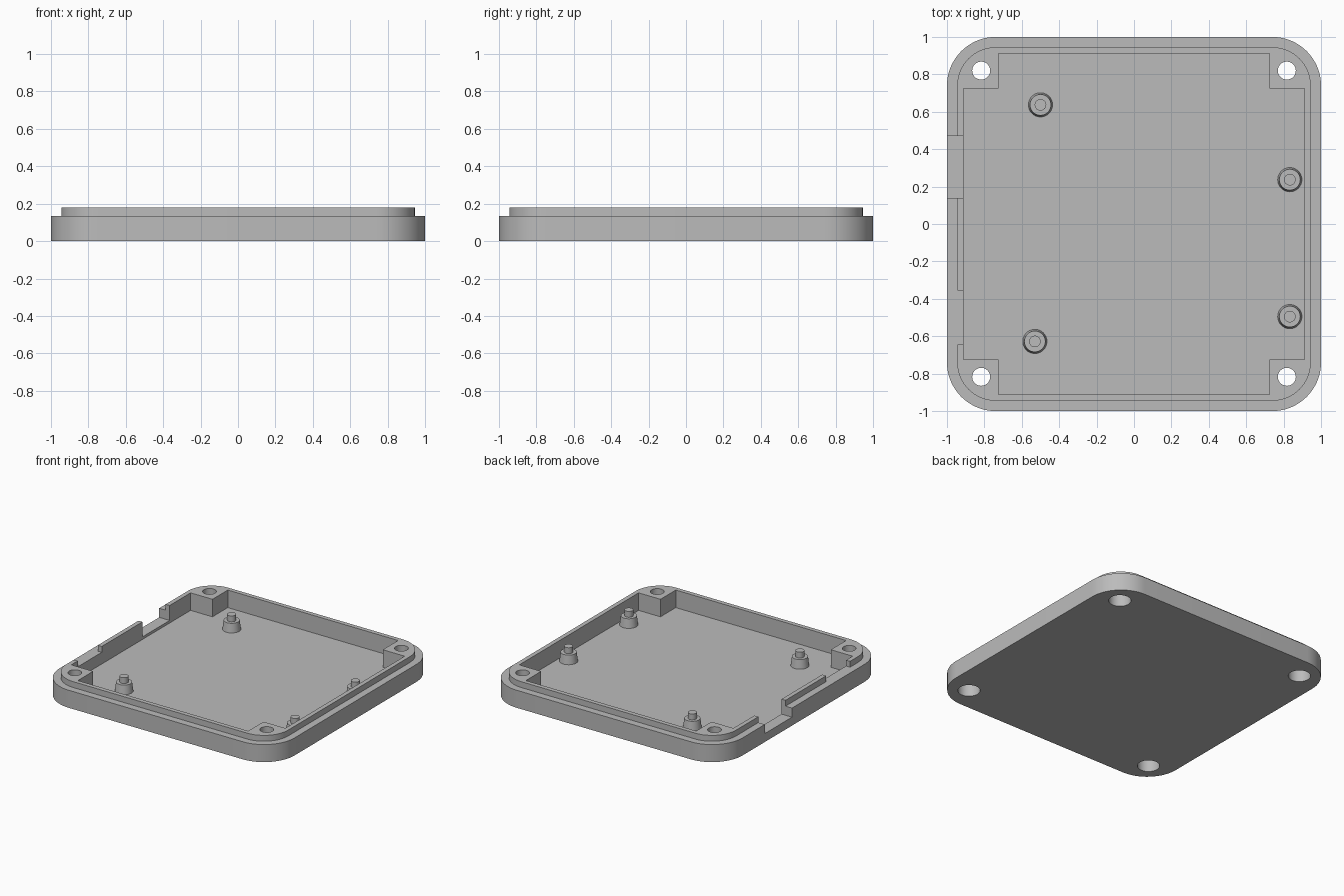
import bpy, bmesh, math

if "Cube" in bpy.data.objects:
    bpy.data.objects.remove(bpy.data.objects["Cube"])

grey = bpy.data.materials.new("plain grey")
grey.use_nodes = True
colour = (0.5, 0.5, 0.5, 1)
grey.diffuse_color = colour
grey.node_tree.nodes["Principled BSDF"].inputs["Base Color"].default_value = colour

FLOOR, LEDGE, TOP = 0.045, 0.135, 0.18


def add_object(name, bm):
    bmesh.ops.recalc_face_normals(bm, faces=bm.faces)
    mesh = bpy.data.meshes.new(name)
    bm.to_mesh(mesh)
    bm.free()
    mesh.materials.append(grey)
    obj = bpy.data.objects.new(name, mesh)
    bpy.context.collection.objects.link(obj)
    return obj


def ring(bm, points, z):
    return [bm.verts.new((x, y, z)) for x, y in points]


def loft(name, sections):
    """Skin a stack of (outline, height) sections and cap both ends."""
    bm = bmesh.new()
    rings = [ring(bm, outline, z) for outline, z in sections]
    for a, b in zip(rings, rings[1:]):
        for i in range(len(a)):
            j = (i + 1) % len(a)
            bm.faces.new((a[i], a[j], b[j], b[i]))
    bm.faces.new(rings[0][::-1])
    bm.faces.new(rings[-1])
    return add_object(name, bm)


def rounded_square(half, radius, steps=16):
    pts = []
    for quarter, (sx, sy) in enumerate(((1, 1), (-1, 1), (-1, -1), (1, -1))):
        for k in range(steps + 1):
            a = (quarter + k / steps) * math.pi / 2
            pts.append((sx * (half - radius) + radius * math.cos(a),
                        sy * (half - radius) + radius * math.sin(a)))
    return pts


def circle(x, y, r, n=40):
    return [(x + r * math.cos(2 * math.pi * k / n),
             y + r * math.sin(2 * math.pi * k / n)) for k in range(n)]


def rectangle(x0, x1, y0, y1):
    return [(x0, y0), (x1, y0), (x1, y1), (x0, y1)]


def carve(target, cutter):
    cutter.hide_render = True
    mod = target.modifiers.new("cut", 'BOOLEAN')
    mod.operation, mod.solver, mod.object = 'DIFFERENCE', 'EXACT', cutter
    bpy.context.view_layer.objects.active = target
    bpy.ops.object.modifier_apply(modifier=mod.name)
    bpy.data.objects.remove(cutter)


def smooth(obj):
    bpy.ops.object.select_all(action='DESELECT')
    obj.select_set(True)
    bpy.context.view_layer.objects.active = obj
    bpy.ops.object.shade_smooth_by_angle(angle=math.radians(30))


# Tray body with a stepped lip
outer, lip = rounded_square(1, 0.26), rounded_square(0.945, 0.205)
tray = loft("tray", [(outer, 0), (outer, LEDGE), (lip, LEDGE), (lip, TOP)])

# Cross-shaped cavity leaves a block in each corner
wall, block = 0.911, 0.725
quarter = [(wall, block), (block, block), (block, wall)]
cross = []
for turn in range(4):
    for x, y in quarter:
        for _ in range(turn):
            x, y = -y, x
        cross.append((x, y))
carve(tray, loft("cavity_cutter", [(cross, FLOOR), (cross, 0.3)]))

# Deep cable notch and shallow lip gap in the right wall
for y0, y1, z in ((0.14, 0.47, 0.065), (-0.645, -0.355, LEDGE)):
    slot = rectangle(-1.1, -0.90, y0, y1)
    carve(tray, loft("notch_cutter", [(slot, z), (slot, 0.3)]))

# Screw holes with a wider recess underneath
for x in (-0.817, 0.817):
    for y in (-0.817, 0.82):
        head, shaft = circle(x, y, 0.078), circle(x, y, 0.048)
        carve(tray, loft("screw_cutter", [(head, -0.1), (head, 0.1),
                                          (shaft, 0.1), (shaft, 0.3)]))
smooth(tray)

# Tapered standoffs, each with a locating pin
for i, (x, y) in enumerate(((-0.5, 0.637), (0.833, 0.237),
                            (0.833, -0.495), (-0.53, -0.628)), 1):
    top, pin = circle(x, y, 0.056), circle(x, y, 0.031)
    smooth(loft(f"standoff_{i}", [(circle(x, y, 0.066), FLOOR - 0.01),
                                  (top, 0.115), (pin, 0.115), (pin, 0.16)]))
